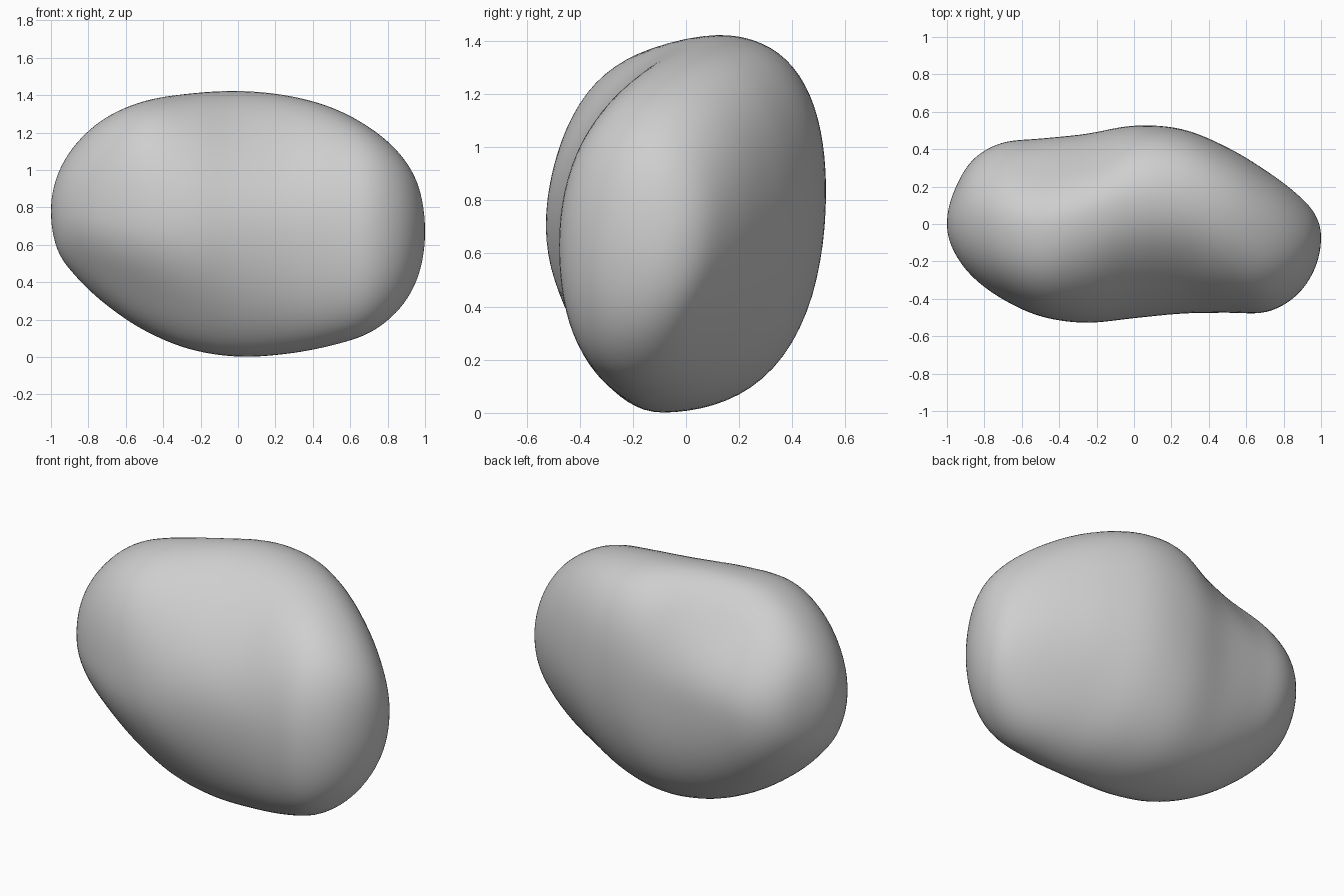
import bpy, bmesh, math

cube = bpy.data.objects.get("Cube")
if cube:
    bpy.data.objects.remove(cube, do_unlink=True)

# Outline of the stone at equal angle steps from its right end to its left end
LOW = [.78, .575, .43, .28, .14, .04, 0, .015, .06, .13, .26, .44, .67]
HIGH = [.78, .97, 1.14, 1.28, 1.37, 1.41, 1.424, 1.40, 1.335, 1.225, 1.085, .91, .67]
FRONT = [0, -.14, -.28, -.4, -.495, -.53, -.505, -.48, -.475, -.472, -.385, -.24, -.07]
BACK = [0, .165, .34, .435, .458, .482, .527, .508, .41, .285, .165, .055, -.07]
# Where the crest, keel and both flanks bulge furthest
CREST_Y = [0, .02, .03, .01, 0, .06, .13, .12, .06, -.02, -.08, -.09, -.07]
KEEL_Y = [0, 0, 0, -.02, -.04, -.07, -.09, -.11, -.14, -.16, -.15, -.11, -.07]
FRONT_Z = [.78, .77, .76, .74, .72, .7, .69, .67, .65, .63, .63, .65, .67]
BACK_Z = [.78, .78, .78, .78, .79, .81, .83, .82, .8, .78, .74, .7, .67]
# How much each quarter swells or sinks between those points
FRONT_TOP = [0, .01, .03, .05, .05, 0, -.05, -.05, 0, .03, .02, 0, 0]
BACK_TOP = [0, 0, -.02, -.06, -.1, -.06, .04, .07, .06, .04, .02, 0, 0]
FRONT_LOW = [0, -.01, -.05, -.09, -.1, -.08, -.04, 0, .04, .05, .03, 0, 0]
BACK_LOW = [0, 0, 0, .02, .05, .07, .05, 0, -.05, -.06, -.04, 0, 0]
RINGS, SIDES = 72, 80


def sample(values, f):
    """Smooth spline through evenly spaced values."""
    s = f * (len(values) - 1)
    i = min(int(s), len(values) - 2)
    t = s - i
    b, c = values[i], values[i + 1]
    # Mirror through the tips so the ends close roundly
    a = values[i - 1] if i else 2 * b - c
    d = values[i + 2] if i + 2 < len(values) else 2 * c - b
    return b + t / 2 * (c - a + t * (2 * a - 5 * b + 4 * c - d + t * (3 * (b - c) + d - a)))


def section_point(f, angle):
    """Point on a lopsided oval section."""
    c, s = math.cos(angle), math.sin(angle)
    side_y, side_z, top, low = ((BACK, BACK_Z, BACK_TOP, BACK_LOW) if c > 0 else
                                (FRONT, FRONT_Z, FRONT_TOP, FRONT_LOW))
    end_y, end_z, swell = (CREST_Y, HIGH, top) if s > 0 else (KEEL_Y, LOW, low)
    ey, ez = sample(end_y, f), sample(end_z, f)
    sy, sz = sample(side_y, f), sample(side_z, f)
    r = 1 + sample(swell, f) * math.sin(2 * angle) ** 2
    return (-math.cos(math.pi * f), ey + (sy - ey) * abs(c) * r, sz + (ez - sz) * abs(s) * r)


# Loft the stone
bm = bmesh.new()
rings = [[bm.verts.new(section_point(r / RINGS, math.tau * k / SIDES)) for k in range(SIDES)]
         for r in range(1, RINGS)]
for a, b in zip(rings, rings[1:]):
    for k in range(SIDES):
        n = (k + 1) % SIDES
        bm.faces.new((a[k], a[n], b[n], b[k]))
for f, ring in ((0, rings[0]), (1, rings[-1])):
    tip = bm.verts.new(section_point(f, 0))
    for k in range(SIDES):
        bm.faces.new((tip, ring[k], ring[(k + 1) % SIDES]))
bmesh.ops.recalc_face_normals(bm, faces=bm.faces)
# Ease the seams between the section quarters
for _ in range(4):
    bmesh.ops.smooth_vert(bm, verts=bm.verts, factor=.4, use_axis_x=False,
                          use_axis_y=True, use_axis_z=True)
mesh = bpy.data.meshes.new("stone")
bm.to_mesh(mesh)
bm.free()
stone = bpy.data.objects.new("stone", mesh)
bpy.context.collection.objects.link(stone)

# Plain grey stone
grey = bpy.data.materials.new("stone grey")
grey.use_nodes = True
color = (.62, .62, .62, 1)
grey.diffuse_color = color
grey.node_tree.nodes["Principled BSDF"].inputs["Base Color"].default_value = color
mesh.materials.append(grey)
for p in mesh.polygons:
    p.use_smooth = True
